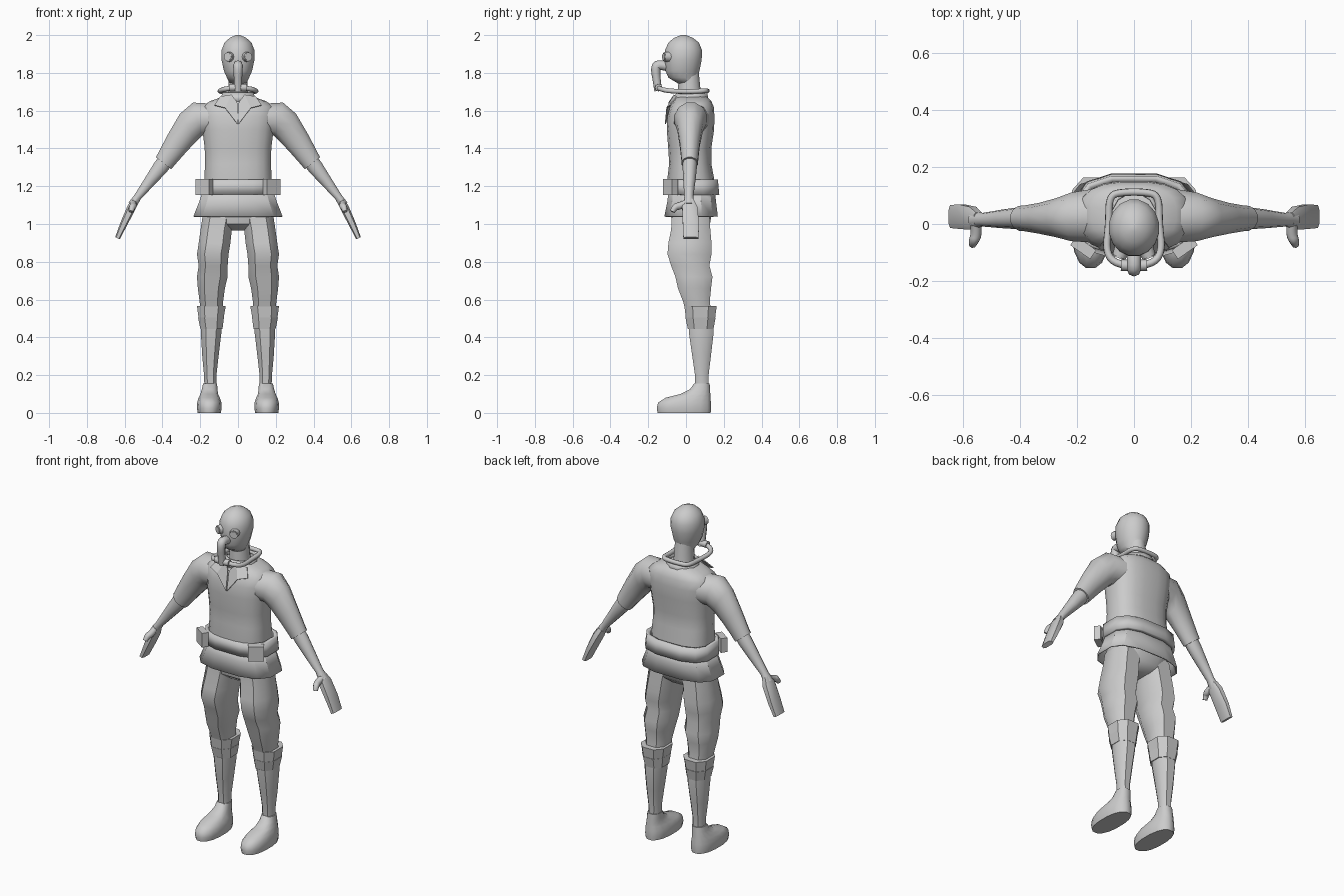
import bpy, bmesh
from math import sin, cos, pi, radians, copysign
from mathutils import Matrix, Vector


def finish(name, bm, mirror=False, thick=0, angle=40):
    bmesh.ops.recalc_face_normals(bm, faces=bm.faces)
    me = bpy.data.meshes.new(name)
    bm.to_mesh(me)
    bm.free()
    ob = bpy.data.objects.new(name, me)
    bpy.context.collection.objects.link(ob)
    bpy.ops.object.select_all(action='DESELECT')
    ob.select_set(True)
    bpy.context.view_layer.objects.active = ob
    if angle:
        bpy.ops.object.shade_smooth_by_angle(angle=radians(angle))
    if thick:
        ob.modifiers.new("Solidify", 'SOLIDIFY').thickness = thick
    if mirror:
        ob.modifiers.new("Mirror", 'MIRROR').use_mirror_merge = False
    return ob


def loft(name, rings, n=12, p=2.0, cap=True, **kw):
    """Skin superellipse rings (x, y, z, half_u, half_y, tilt about y in degrees)."""
    bm, loops = bmesh.new(), []
    for x, y, z, ru, rv, *tilt in rings:
        t = radians(tilt[0]) if tilt else 0
        loop = []
        for i in range(n):
            a = 2 * pi * (i + .5) / n
            u = ru * copysign(abs(cos(a)) ** (2 / p), cos(a))
            v = rv * copysign(abs(sin(a)) ** (2 / p), sin(a))
            loop.append(bm.verts.new((x + u * cos(t), y + v, z + u * sin(t))))
        loops.append(loop)
    for a, b in zip(loops, loops[1:]):
        for i in range(n):
            j = (i + 1) % n
            bm.faces.new((a[i], a[j], b[j], b[i]))
    if cap:
        bm.faces.new(loops[0])
        bm.faces.new(loops[-1])
    return finish(name, bm, **kw)


def tube(name, pts, r, mirror=False):
    """Round tube along points (x, y, z, radius factor)."""
    cu = bpy.data.curves.new(name, 'CURVE')
    cu.dimensions, cu.bevel_depth, cu.bevel_resolution = '3D', r, 2
    cu.use_fill_caps = True
    sp = cu.splines.new('NURBS')
    sp.points.add(len(pts) - 1)
    for q, (x, y, z, f) in zip(sp.points, pts):
        q.co, q.radius = (x, y, z, 1), f
    sp.use_endpoint_u, sp.order_u, sp.resolution_u = True, 3, 4
    ob = bpy.data.objects.new(name, cu)
    bpy.context.collection.objects.link(ob)
    if mirror:
        ob.modifiers.new("Mirror", 'MIRROR').use_mirror_merge = False


def profile(rows):
    """Rows of (z, half width, front y, back y) to centred rings."""
    return [(0, (f + b) / 2, z, w, (b - f) / 2) for z, w, f, b in rows]


# Head and neck
loft("head", profile([(1.745, .045, -.045, .06), (1.775, .06, -.095, .06), (1.81, .076, -.11, .073),
                      (1.87, .089, -.115, .085), (1.92, .089, -.113, .087), (1.96, .073, -.095, .07),
                      (1.985, .045, -.065, .038), (2.0, .012, -.027, 0)]), n=16, angle=60)
loft("neck", profile([(1.62, .065, -.045, .09), (1.7, .055, -.045, .08), (1.8, .05, -.04, .07)]), n=12)

# Goggles
bm = bmesh.new()
for depth, r1, r2 in ((.035, .029, .024), (.042, .019, .019)):
    bmesh.ops.create_cone(bm, cap_ends=True, segments=12, radius1=r1, radius2=r2, depth=depth,
                          matrix=Matrix.Translation((.046, -.1, 1.885))
                          @ Matrix.Rotation(radians(22), 4, 'Z') @ Matrix.Rotation(pi / 2, 4, 'X'))
finish("goggles", bm, mirror=True)

# Breathing mask: snout, cross pipe and hose around the neck
tube("snout", [(0, -.085, 1.83, 1.1), (0, -.15, 1.85, 1.1), (0, -.162, 1.82, 1.1),
               (0, -.155, 1.76, .9), (0, -.147, 1.705, .9)], .023)
tube("cross_pipe", [(-.045, -.144, 1.722, 1), (0, -.148, 1.722, 1), (.045, -.144, 1.722, 1)], .02)
tube("neck_hose", [(0, -.146, 1.722, 1), (.06, -.145, 1.718, 1), (.1, -.1, 1.705, 1), (.088, 0, 1.70, 1),
                   (.088, .1, 1.705, 1), (.04, .112, 1.705, 1), (0, .112, 1.705, 1)], .013, mirror=True)

# Jacket body, collar band and lapels
loft("torso", profile([(1.14, .175, -.085, .15), (1.24, .18, -.1, .15), (1.32, .176, -.09, .135),
                       (1.40, .178, -.095, .135), (1.5, .19, -.103, .15), (1.57, .198, -.1, .152),
                       (1.62, .195, -.085, .148), (1.65, .15, -.066, .135), (1.675, .08, -.05, .11)]),
     n=20, p=2.6, angle=60)
loft("collar", profile([(1.65, .1, -.07, .125), (1.695, .085, -.055, .115)]), n=12, cap=False, thick=.008)
bm = bmesh.new()
vs = [bm.verts.new(c) for c in ((.035, -.065, 1.685), (.095, -.05, 1.675), (.125, -.086, 1.63),
                                (.068, -.104, 1.615), (.003, -.112, 1.53), (.004, -.092, 1.645))]
for f in ((0, 1, 2, 3), (0, 3, 4, 5)):
    bm.faces.new([vs[i] for i in f])
finish("lapel", bm, mirror=True, thick=.006, angle=0)

# Belt, pouches and flared jacket hem
loft("belt", profile([(1.155, .213, -.105, .18), (1.235, .207, -.108, .172)]), p=2.8,
     cap=False, thick=.022, angle=30)
loft("hem", profile([(1.18, .19, -.095, .155), (1.12, .21, -.102, .162), (1.04, .242, -.118, .172)]), p=2.8,
     cap=False, thick=.008, angle=30)
bm = bmesh.new()
bmesh.ops.create_cube(bm, size=1, matrix=Matrix.Translation((.178, -.083, 1.195))
                      @ Matrix.Rotation(radians(35), 4, 'Z') @ Matrix.Diagonal((.085, .038, .085, 1)))
finish("pouch", bm, mirror=True, angle=0)

# Sleeve, forearm, hand and thumb
loft("sleeve", [(.12, .03, 1.555, .085, .1, 85), (.215, .025, 1.555, .094, .088, 75),
                (.265, .022, 1.51, .088, .07, 60), (.325, .02, 1.425, .07, .055, 47),
                (.372, .02, 1.355, .058, .047, 40), (.394, .02, 1.322, .053, .045, 38)], mirror=True)
loft("forearm", [(.37, .02, 1.355, .044, .038, 38), (.41, .02, 1.3, .043, .038, 36),
                 (.46, .018, 1.235, .034, .033, 36), (.53, .015, 1.145, .021, .024, 36),
                 (.56, .015, 1.1, .025, .03, 30)], n=10, mirror=True)
loft("hand", [(.545, .017, 1.125, .02, .025, 32), (.565, .02, 1.085, .024, .042, 28),
              (.605, .026, 1.0, .02, .045, 25), (.638, .026, .925, .014, .042, 25)],
     n=8, p=3.5, mirror=True)
tube("thumb", [(.555, 0, 1.11, 1), (.552, -.035, 1.095, 1.1), (.562, -.06, 1.09, 1),
               (.566, -.072, 1.065, .75)], .018, mirror=True)

# Hips and baggy trouser legs
loft("hips", profile([(.965, .06, -.03, .09), (1.0, .15, -.075, .13), (1.06, .19, -.085, .14),
                      (1.16, .18, -.085, .145)]), p=2.6)


def leg(rows):
    """Rows of (z, inner x, outer x, front y, back y)."""
    return [((a + b) / 2, (f + k) / 2, z, (b - a) / 2, (k - f) / 2) for z, a, b, f, k in rows]


loft("trouser_leg", leg([(1.06, .01, .19, -.08, .13), (.97, .028, .203, -.085, .135),
                         (.9, .035, .213, -.1, .142), (.84, .045, .222, -.105, .142),
                         (.78, .05, .213, -.085, .13), (.72, .05, .222, -.062, .146),
                         (.66, .065, .217, -.048, .138), (.59, .075, .207, -.02, .13),
                         (.52, .08, .2, 0, .14)]), n=8, p=2.7, mirror=True, angle=45)

# Knee cuffs and boots
loft("upper_cuff", leg([(.495, .073, .212, -.005, .158), (.565, .06, .222, -.014, .168)]),
     n=8, p=2.5, mirror=True, angle=0)
loft("lower_cuff", leg([(.445, .078, .203, .005, .15), (.505, .07, .216, -.008, .162)]),
     n=8, p=2.5, mirror=True, angle=0)
loft("boot_shaft", leg([(.5, .08, .2, .01, .145), (.42, .085, .2, .012, .15), (.3, .1, .192, .03, .135),
                        (.2, .112, .182, .045, .122), (.14, .113, .18, .047, .122)]),
     n=8, p=2.5, mirror=True, angle=45)
loft("boot_foot", leg([(0, .09, .214, -.153, .133), (.025, .085, .219, -.157, .135),
                       (.055, .087, .217, -.15, .134), (.08, .095, .21, -.11, .132),
                       (.1, .105, .2, -.03, .13), (.125, .108, .192, .02, .128),
                       (.155, .11, .186, .042, .126)]), n=16, p=2.3, mirror=True, angle=55)
